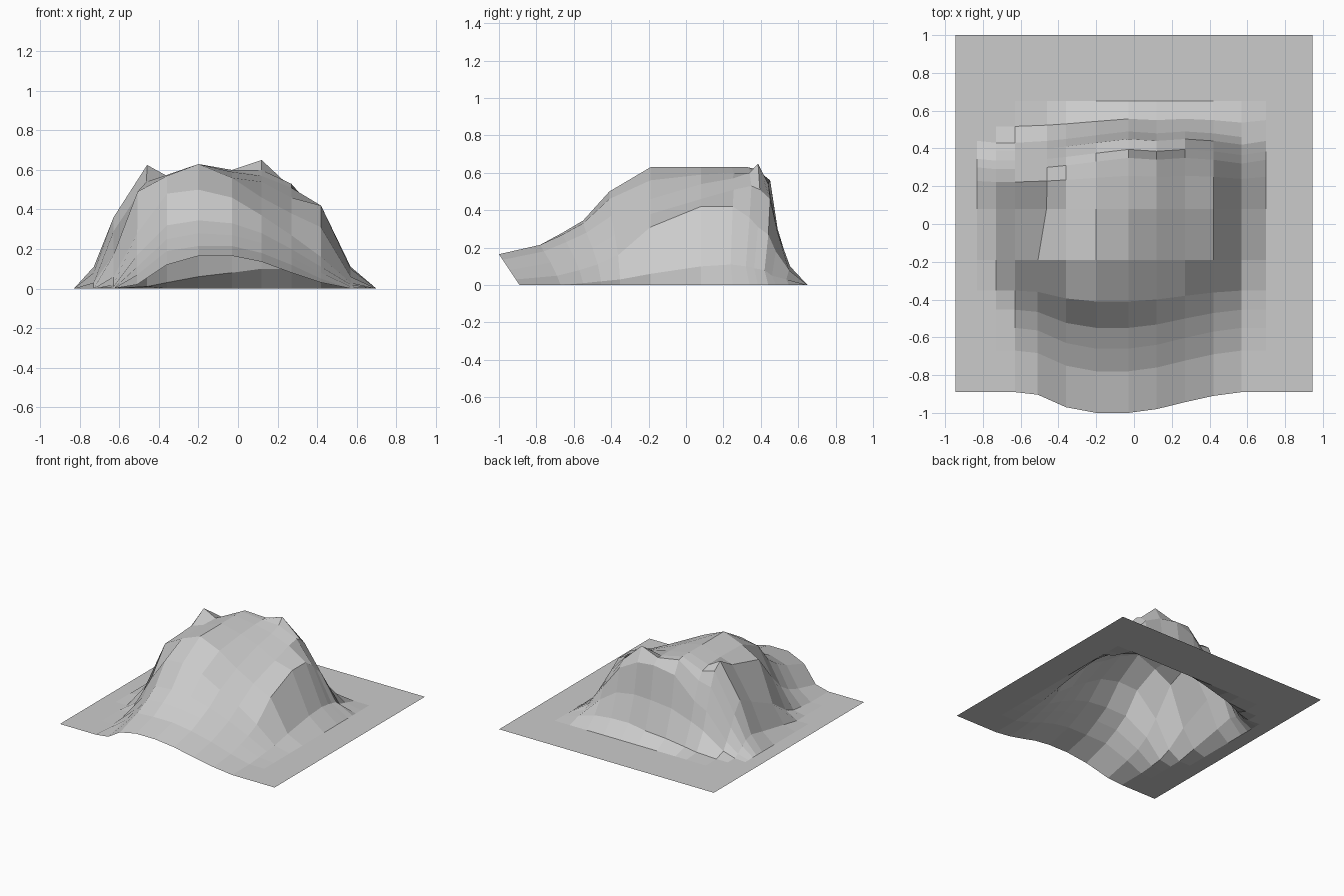
import bpy
import bmesh

# Column positions: flat border, foot of the hill, ten sculpted columns, foot, border
XS = [-0.945, -0.83, -0.73, -0.63, -0.51, -0.36, -0.20, -0.03,
      0.12, 0.27, 0.42, 0.57, 0.70, 0.945]
# How far each column is pushed back (y) at the rear wall
SKEW = [0, -0.04, -0.05, -0.05, -0.04, -0.03, -0.01, 0.01,
        0, 0.01, 0, -0.02, 0, 0]

# Ridge profiles from front to back: y, then heights (in hundredths) of the sculpted columns
PROFILES = [
    (-1.00, (0, 0, 2, 12, 16.5, 16.5, 13.5, 8, 3, 0)),
    (-0.78, (0, 0, 7, 19, 21.5, 21.5, 18, 12, 5, 0)),
    (-0.66, (0, 1, 11, 25, 28, 27, 23, 16, 8, 1)),
    (-0.55, (0, 2, 17, 32, 34.5, 33, 28, 20, 11, 2)),
    (-0.41, (0, 6, 28, 48, 50, 46, 37, 27, 16, 3)),
    (-0.19, (3, 17, 49, 57, 63, 56, 46, 38, 31, 6)),
    (0.08, (8, 29, 54, 57.5, 63, 59, 54, 46, 42, 10)),
    (0.25, (11, 36, 62.5, 57, 63, 60, 57, 51, 42, 11)),
    (0.34, (9, 27, 57, 55, 63, 60, 60, 53, 36, 10)),
    (0.385, (6, 18, 46, 49, 62, 60, 65, 51, 31, 9)),
    (0.44, (2, 9, 29, 35, 52, 56, 54, 46, 27, 8)),
    (0.48, (0, 3, 15, 20, 27, 30, 30, 28, 18, 5)),
    (0.55, (0, 0, 1, 3, 6, 8, 10, 10, 8, 3)),
]
FRONT = PROFILES[0][1]
FLAT = (0,) * len(FRONT)


def clamp(v):
    return min(1, max(0, v))


# Hill sheet: loft a quad surface through the profiles
bm = bmesh.new()
rows = []
for y, heights in PROFILES + [(0.65, FLAT), (1.00, FLAT)]:
    front = clamp((-0.2 - y) / 0.4)              # front rows bow outwards in the middle
    back = clamp((y - 0.15) / 0.18) * clamp((0.65 - y) / 0.15)
    zs = (0, 0, *heights, 0, 0)
    bow = (0, 0, *FRONT, 0, 0)
    row = []
    for i, x in enumerate(XS):
        if i == 4:                               # left rim leans inwards towards the back
            x += 0.05 * clamp((y + 0.2) / 0.3)
        yy = y + 0.11 * front * (1 - bow[i] / 16.5) + back * SKEW[i]
        row.append(bm.verts.new((x, yy, zs[i] / 100)))
    rows.append(row)
for a, b in zip(rows, rows[1:]):
    for i in range(len(XS) - 1):
        bm.faces.new((a[i], a[i + 1], b[i + 1], b[i]))

mesh = bpy.data.meshes.new("terrain_hill")
bm.to_mesh(mesh)
bm.free()
hill = bpy.data.objects.new("terrain_hill", mesh)
bpy.context.collection.objects.link(hill)
